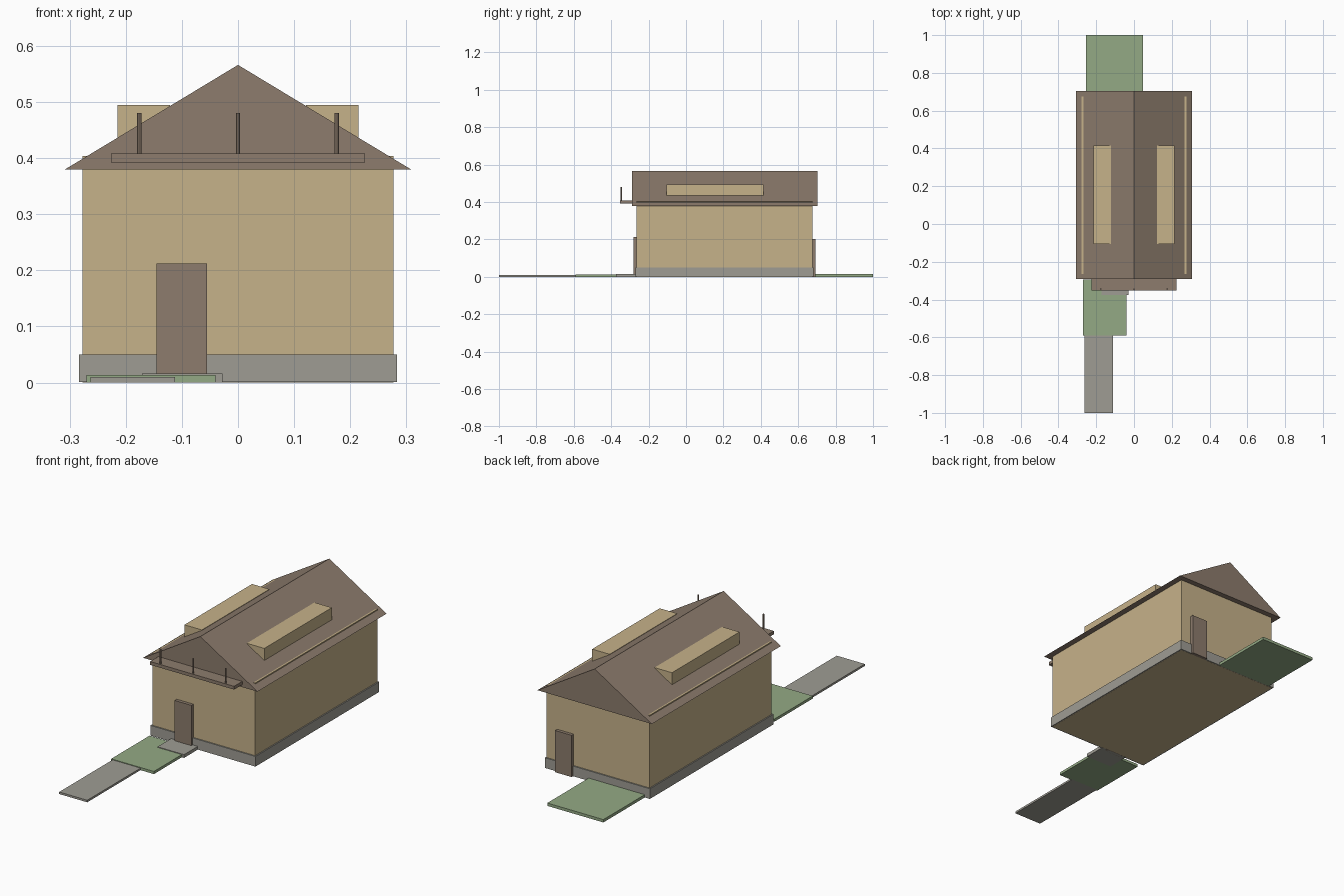
import bpy
import bmesh

if "Cube" in bpy.data.objects:
    bpy.data.objects.remove(bpy.data.objects["Cube"], do_unlink=True)


def material(name, rgb):
    mat = bpy.data.materials.new(name)
    mat.use_nodes = True
    colour = (*rgb, 1)
    mat.diffuse_color = colour
    mat.node_tree.nodes["Principled BSDF"].inputs["Base Color"].default_value = colour
    return mat


SAND = material("sand_wall", (0.565, 0.445, 0.254))
BROWN = material("brown_timber", (0.266, 0.202, 0.153))
STONE = material("grey_stone", (0.345, 0.335, 0.296))
GRASS = material("green_grass", (0.296, 0.402, 0.235))


def add_object(name, bm, mat):
    bmesh.ops.recalc_face_normals(bm, faces=bm.faces)
    mesh = bpy.data.meshes.new(name)
    bm.to_mesh(mesh)
    bm.free()
    mesh.materials.append(mat)
    obj = bpy.data.objects.new(name, mesh)
    bpy.context.collection.objects.link(obj)
    return obj


def box(name, xs, ys, zs, mat):
    bm = bmesh.new()
    bmesh.ops.create_cube(bm, size=1)
    for v in bm.verts:
        for axis, (low, high) in enumerate((xs, ys, zs)):
            v.co[axis] = high if v.co[axis] > 0 else low
    return add_object(name, bm, mat)


def prism(name, profile, ys, mat):
    """Extrude an x-z profile along y."""
    bm = bmesh.new()
    face = bm.faces.new([bm.verts.new((x, ys[0], z)) for x, z in profile])
    extruded = bmesh.ops.extrude_face_region(bm, geom=[face])["geom"]
    verts = [g for g in extruded if isinstance(g, bmesh.types.BMVert)]
    bmesh.ops.translate(bm, verts=verts, vec=(0, ys[1] - ys[0], 0))
    return add_object(name, bm, mat)


def post(name, x, y, zs, radius, mat):
    bm = bmesh.new()
    bmesh.ops.create_cone(bm, cap_ends=True, segments=8, radius1=radius,
                          radius2=radius, depth=zs[1] - zs[0])
    bmesh.ops.translate(bm, verts=bm.verts, vec=(x, y, sum(zs) / 2))
    return add_object(name, bm, mat)


# House body: the wall tops break slightly through the eaves
box("walls", (-0.277, 0.277), (-0.264, 0.676), (0, 0.404), SAND)
box("plinth", (-0.283, 0.283), (-0.27, 0.682), (0.0005, 0.05), STONE)

# Gable roof with a long box dormer on each slope
prism("roof", [(-0.308, 0.38), (0.308, 0.38), (0, 0.566)], (-0.29, 0.703), BROWN)
for side, label in ((1, "left"), (-1, "right")):
    box(label + "_dormer", sorted((side * 0.121, side * 0.215)),
        (-0.105, 0.415), (0.42, 0.495), SAND)

# Doors
box("front_door", (-0.145, -0.055), (-0.28, -0.26), (0, 0.212), BROWN)
box("back_door", (0.132, 0.22), (0.67, 0.692), (0, 0.203), BROWN)

# Balcony shelf with three posts
box("balcony", (-0.226, 0.226), (-0.353, -0.27), (0.392, 0.408), BROWN)
for i, label in enumerate(("right", "middle", "left")):
    post(label + "_balcony_post", 0.176 * (i - 1), -0.345, (0.4, 0.48), 0.004, BROWN)

# Ground slabs
box("door_step", (-0.171, -0.028), (-0.375, -0.265), (0, 0.016), STONE)
box("front_lawn", (-0.27, -0.04), (-0.59, -0.295), (0, 0.013), GRASS)
box("front_path", (-0.263, -0.112), (-1, -0.585), (0, 0.01), STONE)
box("back_lawn", (-0.255, 0.047), (0.68, 1), (0, 0.014), GRASS)
